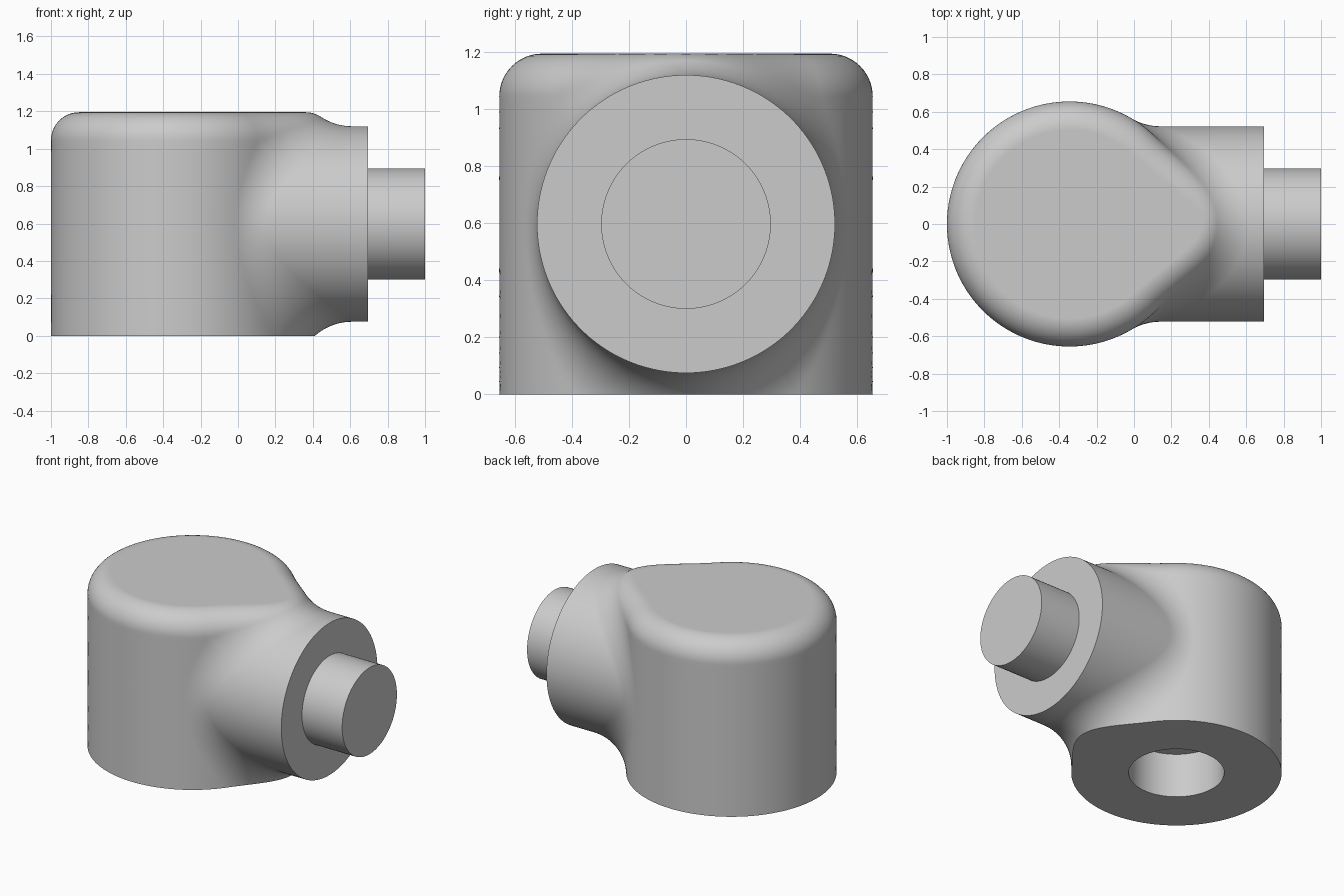
import bpy, bmesh
from math import pi, sin, cos, asin, atan2, sqrt
from mathutils import Vector, Matrix

cube = bpy.data.objects.get("Cube")
if cube:
    bpy.data.objects.remove(cube)

# Main dimensions
AXIS_X, BODY_R, HEIGHT = -0.345, 0.655, 1.195
MID_Z, NECK_R, NECK_X = HEIGHT / 2, 0.5225, 0.695
BORE_R, BORE_DEPTH, STUD_R = 0.2975, 0.305, 0.2975
BLEND, ROUND = 0.3, 0.15
UP = Vector((0, 0, 1))
ARC, WALL = 20, 64

grey = bpy.data.materials.new("light_grey")
grey.use_nodes = True
grey.diffuse_color = (0.6, 0.6, 0.6, 1)
grey.node_tree.nodes["Principled BSDF"].inputs["Base Color"].default_value = grey.diffuse_color


def finish(bm, name):
    bmesh.ops.recalc_face_normals(bm, faces=bm.faces)
    mesh = bpy.data.meshes.new(name)
    bm.to_mesh(mesh)
    bm.free()
    obj = bpy.data.objects.new(name, mesh)
    bpy.context.collection.objects.link(obj)
    mesh.materials.append(grey)
    bpy.ops.object.select_all(action='DESELECT')
    obj.select_set(True)
    bpy.context.view_layer.objects.active = obj
    bpy.ops.object.shade_smooth_by_angle(angle=pi / 6)
    weighted = obj.modifiers.new("clean_shading", 'WEIGHTED_NORMAL')
    weighted.keep_sharp = True
    return obj


def spread(a, b, n):
    return [a + (b - a) * i / n for i in range(n + 1)]


def strip(bm, first, second):
    for i in range(len(first) - 1):
        bm.faces.new((first[i], first[i + 1], second[i + 1], second[i]))


def blend_frame(t):
    """Centre of the rolling ball and its directions to neck and body."""
    y, z = (NECK_R + BLEND) * cos(t), (NECK_R + BLEND) * sin(t)
    reach = BODY_R + BLEND
    dx = sqrt(reach ** 2 - y ** 2)
    centre = Vector((AXIS_X + dx, y, MID_Z + z))
    return centre, Vector((0, -cos(t), -sin(t))), Vector((-dx, -y, 0)) / reach


def arc_limit(centre, to_neck, to_body, radius, level, sign):
    """Fraction of the blend arc that stays inside a horizontal level."""
    low, high = 0.0, 1.0
    for _ in range(40):
        mid = (low + high) / 2
        z = (centre + radius * to_neck.slerp(to_body, mid)).z
        if sign * (z - level) < 0:
            low = mid
        else:
            high = mid
    return low


# Rows of angles round the neck: below, beside and above the body wall
t_low = asin(-MID_Z / (NECK_R + BLEND))
t_high = asin((HEIGHT - ROUND - MID_Z) / (NECK_R + BLEND))
below, beside, above = spread(-pi / 2, t_low, 24), spread(t_low, t_high, 36), spread(t_high, pi / 2, 24)
angles = below + beside[1:] + above[1:]
first_wall, last_wall = len(below) - 1, len(below) + len(beside) - 2

# Half body: neck, concave blend and cylindrical wall
bm = bmesh.new()
normal, rows, walls = {}, [], {}
for i, t in enumerate(angles):
    centre, to_neck, to_body = blend_frame(t)
    limit = 1.0
    if i < first_wall:
        limit = arc_limit(centre, to_neck, to_body, BLEND, 0, -1)
    elif i > last_wall:
        limit = arc_limit(centre, to_neck, to_body, BLEND + ROUND, HEIGHT - ROUND, 1)
    row = [bm.verts.new((NECK_X, NECK_R * cos(t), MID_Z + NECK_R * sin(t)))]
    for s in spread(0, limit, ARC):
        d = to_neck.slerp(to_body, s)
        v = bm.verts.new(centre + BLEND * d)
        normal[v] = -d
        row.append(v)
    rows.append(row)
    if first_wall <= i <= last_wall:
        start = atan2(-to_body.y, -to_body.x)
        walls[i] = [row[-1]]
        for a in spread(start, pi, WALL)[1:]:
            n = Vector((cos(a), sin(a), 0))
            v = bm.verts.new(Vector((AXIS_X, 0, centre.z)) + BODY_R * n)
            normal[v] = n
            walls[i].append(v)
for a, b in zip(rows, rows[1:]):
    strip(bm, a, b)
for i in range(first_wall, last_wall):
    strip(bm, walls[i], walls[i + 1])
bm.faces.new([row[0] for row in rows])

# Rounded top edge and flat top
ring = [row[-1] for row in reversed(rows[last_wall + 1:])] + walls[last_wall]
rim = ring
for s in spread(0, 1, 14)[1:]:
    following = []
    for v in rim:
        n = normal[v]
        following.append(bm.verts.new(v.co - ROUND * n + ROUND * n.slerp(UP, s)))
    strip(bm, ring, following)
    ring = following
bm.faces.new(ring)

# Flat underside with a blind bore
outline = [row[-1] for row in rows[:first_wall]] + walls[first_wall]
bore = [[bm.verts.new((AXIS_X + BORE_R * cos(a), BORE_R * sin(a), z))
         for a in spread(pi, 0, 48)] for z in (0, BORE_DEPTH)]
bm.faces.new(outline + bore[0])
strip(bm, *bore)
bm.faces.new(bore[1])

# Other half
bmesh.ops.mirror(bm, geom=bm.verts[:] + bm.edges[:] + bm.faces[:],
                 axis='Y', merge_dist=0.0001)
bmesh.ops.remove_doubles(bm, verts=bm.verts, dist=0.00005)
finish(bm, "elbow_body")

# Stud on the neck end
bm = bmesh.new()
root = NECK_X - 0.01
place = Matrix.Translation(((root + 1) / 2, 0, MID_Z)) @ Matrix.Rotation(pi / 2, 4, 'Y')
bmesh.ops.create_cone(bm, cap_ends=True, segments=96, radius1=STUD_R,
                      radius2=STUD_R, depth=1 - root, matrix=place)
finish(bm, "stud")
